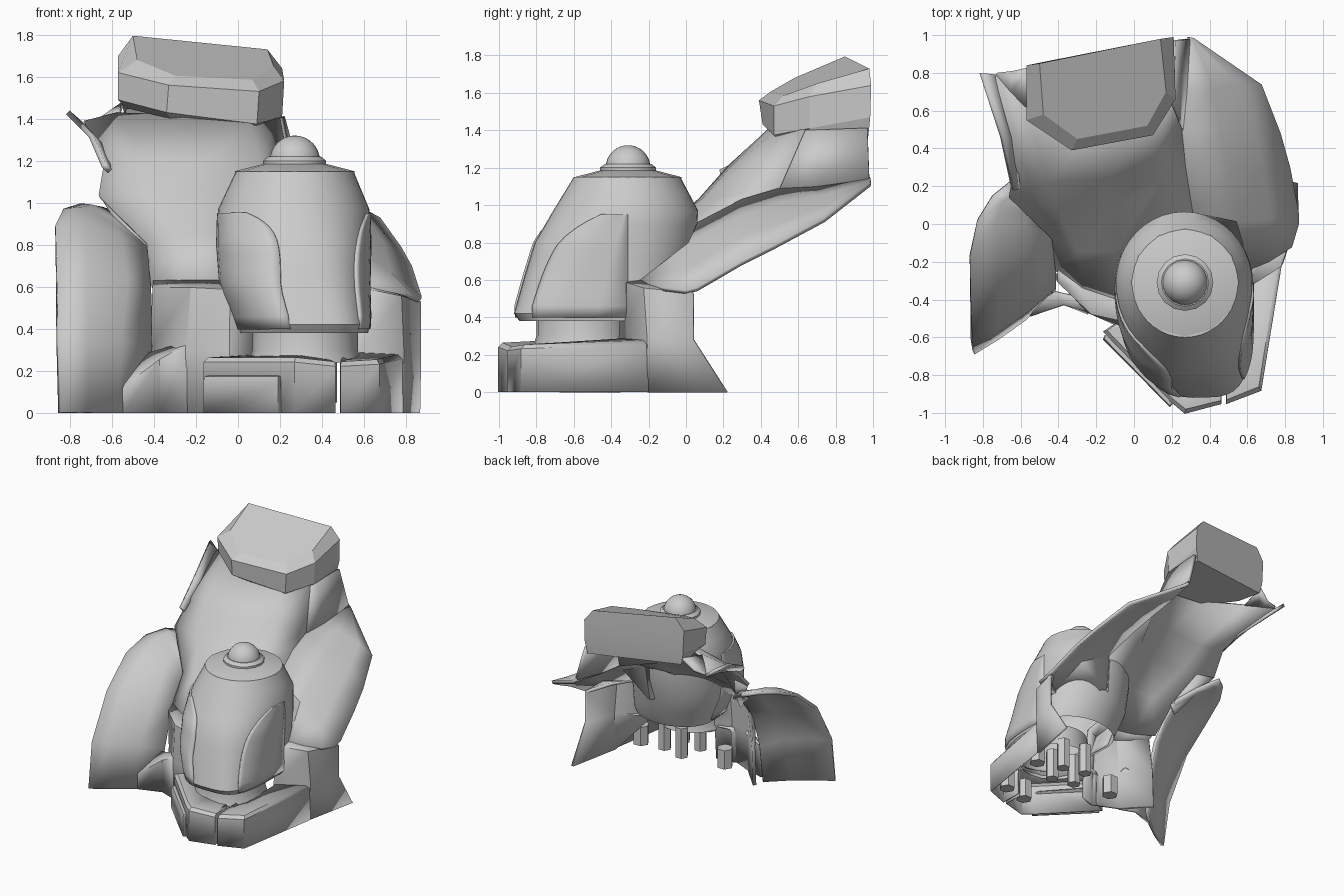
import bpy, bmesh, math

stone = bpy.data.materials.new("stone_grey")
stone.diffuse_color = (0.6, 0.6, 0.6, 1)


def make(name, verts, faces, thick=0, offset=0, angle=35):
    me = bpy.data.meshes.new(name)
    me.from_pydata([tuple(v) for v in verts], [], faces)
    bm = bmesh.new()
    bm.from_mesh(me)
    bmesh.ops.recalc_face_normals(bm, faces=bm.faces)
    bm.to_mesh(me)
    bm.free()
    me.materials.append(stone)
    ob = bpy.data.objects.new(name, me)
    bpy.context.collection.objects.link(ob)
    if thick:
        m = ob.modifiers.new("thickness", 'SOLIDIFY')
        m.thickness, m.offset = thick, offset
    bpy.ops.object.select_all(action='DESELECT')
    ob.select_set(True)
    bpy.context.view_layer.objects.active = ob
    bpy.ops.object.shade_smooth_by_angle(angle=math.radians(angle))
    return ob


def loft(name, rows, closed=False, caps=(False, False), **kw):
    """Skin equal-length rows of points; optionally close them and cap the ends."""
    n, verts = len(rows[0]), [p for r in rows for p in r]
    faces = [(j * n + i, j * n + (i + 1) % n, (j + 1) * n + (i + 1) % n, (j + 1) * n + i)
             for j in range(len(rows) - 1) for i in range(n if closed else n - 1)]
    if caps[0]:
        faces.append(tuple(range(n)))
    if caps[1]:
        faces.append(tuple(range((len(rows) - 1) * n, len(rows) * n)))
    return make(name, verts, faces, **kw)


def lathe(name, cx, cy, profile, n=24, caps=(True, True), **kw):
    rows = [[(cx + r * math.cos(i * math.tau / n), cy + r * math.sin(i * math.tau / n), z)
             for i in range(n)] for r, z in profile]
    return loft(name, rows, True, caps, **kw)


def curb(name, outer, inner, heights, chamfer=0.02):
    """Open-backed base piece: outer wall, chamfer, then a top running to the inner path."""
    mid = [(o[0] + (i[0] - o[0]) * 0.1, o[1] + (i[1] - o[1]) * 0.1) for o, i in zip(outer, inner)]
    loft(name, [[(*p, 0) for p in outer],
                [(*p, h - chamfer) for p, h in zip(outer, heights)],
                [(*p, h) for p, h in zip(mid, heights)],
                [(*p, h + 0.01) for p, h in zip(inner, heights)]], thick=0.01, angle=20)


# Helmet-like pod: z, centre x, half width, back depth, front depth, left and right squareness
RINGS = [(0.38, 0.31, 0.31, 0.24, 0.58, 0.85, 0.5), (0.42, 0.31, 0.32, 0.26, 0.61, 0.85, 0.5),
         (0.60, 0.27, 0.355, 0.32, 0.56, 0.85, 0.6), (0.80, 0.265, 0.365, 0.365, 0.50, 0.9, 0.75),
         (0.97, 0.265, 0.36, 0.375, 0.40, 1, 0.95), (1.15, 0.27, 0.28, 0.28, 0.29, 1, 1)]
CY = -0.31


def pod(a, z, s=1.0):
    for lo, hi in zip(RINGS, RINGS[1:]):
        if z <= hi[0]:
            break
    t = (z - lo[0]) / (hi[0] - lo[0])
    _, cx, rx, back, front, el, er = [p + (q - p) * t for p, q in zip(lo, hi)]
    c, sn = math.cos(a), math.sin(a)
    e = 1 if sn > 0 else (er if c > 0 else el)
    x = math.copysign(abs(c) ** e, c) * rx * s
    y = math.copysign(abs(sn) ** e, sn) * (back if sn > 0 else front) * s
    return (cx + x, CY + y, z)


zs = [0.38, 0.42, 0.51, 0.6, 0.7, 0.8, 0.89, 0.97, 1.06, 1.15]
loft("pod_body", [[pod(i * math.tau / 40, z) for i in range(40)] for z in zs],
     True, (False, True), angle=30)

# Slightly raised cheek panels with a curved front edge, sinking in towards the back
for side, a_back, a_top, a_low, k_arc in (("left", 180, 233, 262, 9), ("right", 0, -18, -46, 5)):
    rows = []
    for k in range(17):
        t = (k / 16) ** 1.8
        a_front = a_top + (a_low - a_top) * (1 - (1 - t) ** k_arc)
        rows.append([pod(math.radians(a_back + (a_front - a_back) * i / 10), 0.95 - 0.55 * t,
                         0.985 + 0.023 * min(1, i / 5)) for i in range(11)])
    loft(side + "_cheek_panel", rows, thick=0.02, angle=40)

lathe("pod_cap", 0.27, CY, [(0.285, 1.14), (0.285, 1.15), (0.15, 1.185)], n=12)
lathe("knob_ring", 0.27, CY, [(0.15, 1.17), (0.15, 1.20), (0.125, 1.22)], n=16)
lathe("knob", 0.27, CY, [(0.12 * math.cos(a), 1.20 + 0.12 * math.sin(a))
                         for a in [i * math.pi / 16.2 for i in range(9)]], n=24)
lathe("pod_collar", 0.32, -0.55, [(0.27, 0.24), (0.25, 0.30), (0.25, 0.42)], n=20,
      caps=(False, False))

# Open-backed base
curb("left_base", [(-0.05, -0.50), (-0.16, -0.57), (0.2, -0.94), (0.27, -1.0), (0.46, -0.95),
                   (0.46, -0.8)],
     [(0.05, -0.47), (0.05, -0.52), (0.22, -0.74), (0.3, -0.78), (0.43, -0.78), (0.43, -0.76)],
     [0.26] * 4 + [0.24] * 2)
curb("right_base", [(0.49, -0.78), (0.49, -0.95), (0.67, -0.88), (0.78, -0.2)],
     [(0.5, -0.74), (0.52, -0.74), (0.56, -0.68), (0.58, -0.3)], [0.25, 0.24, 0.25, 0.275])
curb("base_plate", [(-0.15, -0.59), (-0.16, -0.61), (0.19, -0.965), (0.2, -0.95)],
     [(-0.1, -0.57), (-0.1, -0.57), (0.19, -0.9), (0.19, -0.9)], [0.17] * 4)

# Ramp-shaped wedge between wing and wall
loft("left_wedge", [
    [(-0.55, -0.48, 0), (-0.37, -0.42, 0), (-0.24, -0.47, 0)],
    [(-0.55, -0.48, 0.12), (-0.37, -0.42, 0.25), (-0.24, -0.46, 0.32)],
    [(-0.52, -0.42, 0.16), (-0.42, -0.36, 0.28), (-0.25, -0.40, 0.33)]], thick=0.02, angle=15)

# Walls behind the pod, with the ledge on top
loft("left_wall", [
    [(-0.42, -0.27, 0), (-0.24, -0.46, 0), (-0.04, -0.55, 0), (0.08, -0.5, 0)],
    [(-0.41, -0.27, 0.3), (-0.24, -0.46, 0.3), (-0.04, -0.54, 0.3), (0.08, -0.48, 0.3)],
    [(-0.40, -0.30, 0.59), (-0.22, -0.47, 0.59), (-0.04, -0.51, 0.58), (0.05, -0.47, 0.58)],
    [(-0.40, -0.24, 0.62), (-0.26, -0.34, 0.62), (-0.08, -0.40, 0.62), (0.03, -0.35, 0.62)]],
    thick=0.025, angle=25)
loft("right_wall", [
    [(0.56, -0.35, 0.25), (0.77, -0.2, 0), (0.855, 0.22, 0)],
    [(0.56, -0.35, 0.28), (0.78, -0.2, 0.28), (0.86, 0.04, 0.28)],
    [(0.58, -0.34, 0.59), (0.77, -0.22, 0.55), (0.86, 0.04, 0.525)],
    [(0.58, -0.22, 0.60), (0.73, -0.1, 0.57), (0.82, 0.03, 0.545)]],
    thick=0.025, angle=25)

# Sweeping mantle rising to the head
loft("mantle", [
    [(-0.41, -0.24, 0.6), (-0.27, -0.34, 0.61), (-0.08, -0.40, 0.62), (0.04, -0.22, 0.62),
     (0.3, 0.03, 0.62)],
    [(-0.43, -0.07, 0.8), (-0.29, -0.14, 0.83), (-0.1, -0.14, 0.85), (0.1, 0.02, 0.88),
     (0.31, 0.07, 0.9)],
    [(-0.66, 0.15, 1.03), (-0.4, 0.08, 1.03), (-0.1, 0.1, 1.03), (0.1, 0.19, 1.03),
     (0.27, 0.3, 1.02)],
    [(-0.63, 0.3, 1.2), (-0.45, 0.23, 1.2), (-0.15, 0.25, 1.2), (0.1, 0.34, 1.2),
     (0.25, 0.5, 1.08)],
    [(-0.73, 0.79, 1.38), (-0.57, 0.62, 1.42), (-0.25, 0.46, 1.41), (0.05, 0.48, 1.38),
     (0.19, 0.64, 1.40)]], thick=0.025, angle=30)
loft("mantle_side", [
    [(0.25, 0.5, 1.08), (0.27, 0.7, 1.09), (0.285, 0.98, 1.14)],
    [(0.19, 0.64, 1.40), (0.20, 0.7, 1.40), (0.21, 0.97, 1.41)]], thick=0.025)
loft("mantle_corner", [[(-0.73, 0.79, 1.38), (-0.65, 0.70, 1.40), (-0.57, 0.62, 1.42)],
                       [(-0.72, 0.80, 1.38), (-0.64, 0.81, 1.39), (-0.55, 0.83, 1.47)]],
     thick=0.02)
# Wide cape flaring to the right
loft("cape", [
    [(0.3, 0.03, 0.62), (0.62, -0.25, 0.58), (0.83, -0.12, 0.55), (0.865, 0.0, 0.535)],
    [(0.31, 0.07, 0.9), (0.54, 0.02, 0.79), (0.72, 0.03, 0.66), (0.865, 0.06, 0.55)],
    [(0.27, 0.3, 1.02), (0.50, 0.28, 0.93), (0.68, 0.28, 0.81), (0.82, 0.3, 0.69)],
    [(0.25, 0.5, 1.08), (0.45, 0.5, 1.00), (0.63, 0.5, 0.89), (0.77, 0.48, 0.78)],
    [(0.27, 0.7, 1.09), (0.41, 0.72, 1.04), (0.55, 0.74, 0.98), (0.67, 0.74, 0.92)],
    [(0.285, 0.985, 1.14), (0.29, 0.988, 1.13), (0.30, 0.988, 1.12), (0.31, 0.985, 1.11)]],
    thick=0.025, angle=30)
loft("cape_fin", [[(-0.81, 0.8, 1.43), (-0.70, 0.46, 1.32), (-0.64, 0.18, 1.18)],
                  [(-0.73, 0.79, 1.36), (-0.64, 0.46, 1.26), (-0.61, 0.19, 1.15)]], thick=0.025)
loft("cape_notch", [[(-0.65, 0.16, 1.02), (-0.58, 0.07, 0.91), (-0.45, -0.06, 0.72)],
                    [(-0.52, 0.12, 1.02), (-0.46, 0.03, 0.9), (-0.41, -0.06, 0.79)]],
     thick=0.02)

# Slab head
loft("head", [
    [(-0.54, 0.83, 1.42), (0.19, 0.975, 1.37), (0.18, 0.68, 1.37), (0.07, 0.5, 1.345),
     (-0.32, 0.46, 1.40), (-0.53, 0.6, 1.45)],
    [(-0.56, 0.84, 1.50), (0.21, 0.985, 1.47), (0.21, 0.66, 1.41), (0.09, 0.47, 1.375),
     (-0.34, 0.41, 1.43), (-0.57, 0.57, 1.49)],
    [(-0.57, 0.84, 1.70), (0.21, 0.99, 1.64), (0.22, 0.66, 1.58), (0.1, 0.47, 1.53),
     (-0.33, 0.39, 1.56), (-0.57, 0.55, 1.62)],
    [(-0.50, 0.85, 1.795), (0.14, 0.98, 1.73), (0.17, 0.7, 1.65), (0.07, 0.52, 1.585),
     (-0.3, 0.45, 1.605), (-0.48, 0.58, 1.68)]], True, (True, True), angle=15)

# Curved shell wing on the left
loft("left_wing", [
    [(-0.85, -0.68, 0), (-0.72, -0.60, 0), (-0.58, -0.5, 0), (-0.43, -0.36, 0)],
    [(-0.86, -0.62, 0.35), (-0.72, -0.56, 0.35), (-0.56, -0.45, 0.34), (-0.42, -0.33, 0.3)],
    [(-0.865, -0.42, 0.68), (-0.72, -0.40, 0.68), (-0.53, -0.32, 0.63), (-0.42, -0.25, 0.55)],
    [(-0.87, -0.17, 0.88), (-0.73, -0.14, 0.90), (-0.56, -0.14, 0.83), (-0.43, -0.14, 0.72)],
    [(-0.83, 0.02, 0.96), (-0.73, 0.03, 0.97), (-0.58, 0.0, 0.88), (-0.43, -0.07, 0.77)],
    [(-0.75, 0.15, 0.985), (-0.70, 0.12, 0.98), (-0.57, 0.06, 0.90), (-0.43, -0.03, 0.79)],
    [(-0.65, 0.23, 0.97), (-0.62, 0.17, 0.96), (-0.54, 0.08, 0.91), (-0.42, 0.0, 0.81)]],
    thick=0.025, angle=40)

# Hexagonal pegs: a ring of four under the pod, and wider ones around the base
for k in range(4):
    a = math.radians(32 + 90 * k)
    lathe("centre_peg", 0.31 + 0.13 * math.cos(a), -0.40 + 0.13 * math.sin(a),
          [(0.05, 0.05), (0.05, 0.29)], n=6)
for x, y in ((0.65, -0.36), (-0.08, -0.38), (0.38, -0.84), (0.58, -0.8)):
    lathe("base_peg", x, y, [(0.06, 0.02), (0.06, 0.17)], n=6)
